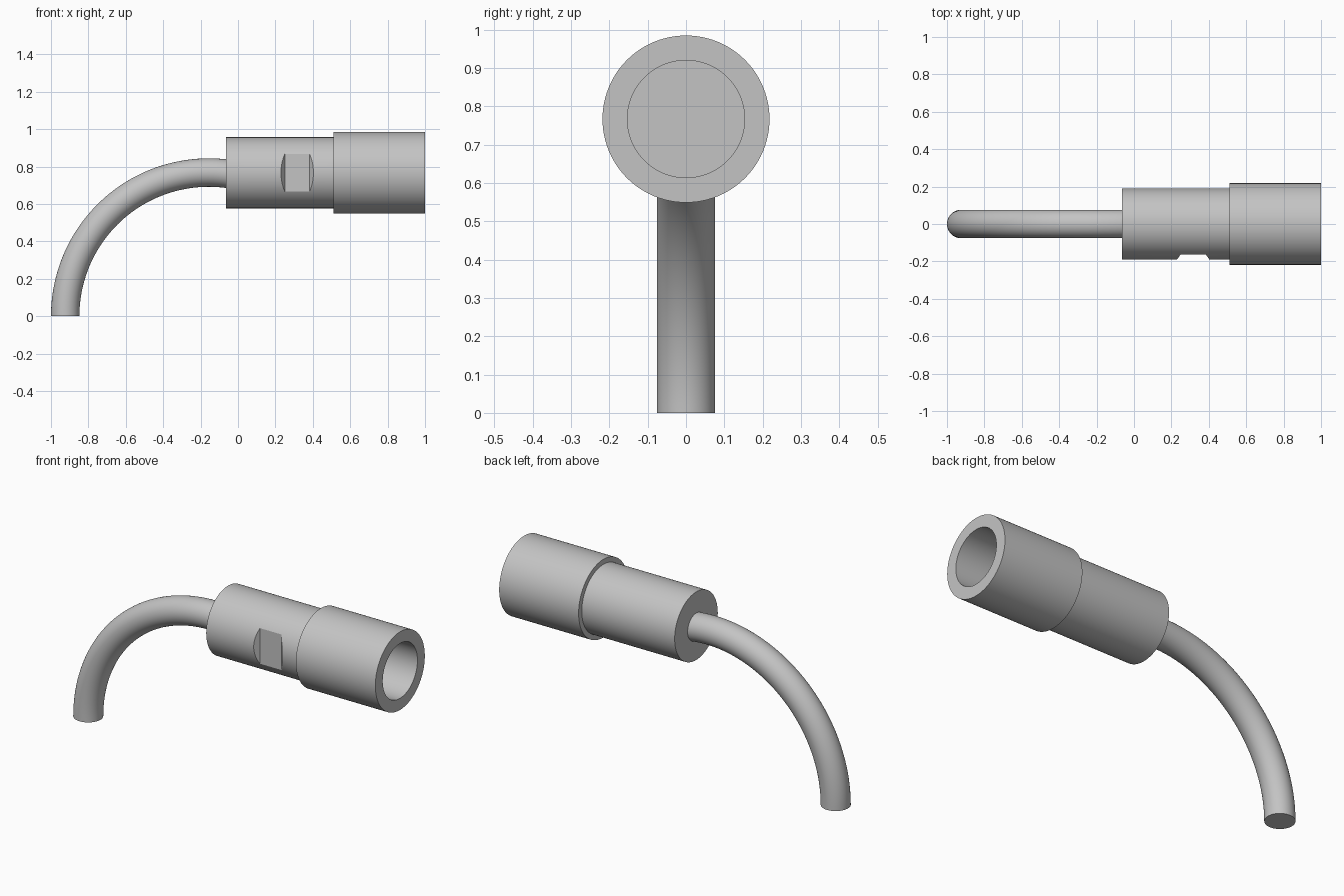
import bpy, bmesh, math
from mathutils import Vector, Matrix

cube = bpy.data.objects.get("Cube")
if cube:
    bpy.data.objects.remove(cube, do_unlink=True)

AXIS_Z = 0.767      # height of the body axis
PIPE_R = 0.076      # pipe radius
BEND_R = 0.768      # bend radius of the pipe centreline

grey = bpy.data.materials.new("plain_grey")
grey.use_nodes = True
colour = (0.55, 0.55, 0.55, 1)
grey.diffuse_color = colour
grey.node_tree.nodes["Principled BSDF"].inputs["Base Color"].default_value = colour


def finish(bm, name):
    """Turn a bmesh into a named object with consistent normals."""
    bmesh.ops.remove_doubles(bm, verts=bm.verts, dist=1e-5)
    bmesh.ops.holes_fill(bm, edges=bm.edges, sides=0)
    bmesh.ops.recalc_face_normals(bm, faces=bm.faces)
    mesh = bpy.data.meshes.new(name)
    bm.to_mesh(mesh)
    bm.free()
    mesh.materials.append(grey)
    obj = bpy.data.objects.new(name, mesh)
    bpy.context.collection.objects.link(obj)
    return obj


def activate(obj):
    bpy.ops.object.select_all(action='DESELECT')
    obj.select_set(True)
    bpy.context.view_layer.objects.active = obj


def smooth(obj):
    activate(obj)
    bpy.ops.object.shade_smooth_by_angle(angle=math.radians(30))


# Body with wider collar and blind bore: profile (x, radius) spun around x
profile = [(-0.063, 0), (-0.063, 0.19), (0.51, 0.19), (0.51, 0.218),
           (1, 0.218), (1, 0.153), (0.79, 0.153), (0.79, 0)]
bm = bmesh.new()
verts = [bm.verts.new((x, 0, AXIS_Z + r)) for x, r in profile]
edges = [bm.edges.new(pair) for pair in zip(verts, verts[1:])]
bmesh.ops.spin(bm, geom=verts + edges, cent=(0, 0, AXIS_Z), axis=(1, 0, 0),
               angle=math.tau, steps=96)
body = finish(bm, "stepped_body")

# Spanner flat with sloping ends, cut into the front of the body
bm = bmesh.new()
outline = [(0.25, -0.162), (0.383, -0.162), (0.425, -0.22), (0.208, -0.22)]
base = bm.faces.new([bm.verts.new((x, y, AXIS_Z - 0.15)) for x, y in outline])
extruded = bmesh.ops.extrude_face_region(bm, geom=[base])["geom"]
bmesh.ops.translate(bm, vec=(0, 0, 0.3),
                    verts=[v for v in extruded if isinstance(v, bmesh.types.BMVert)])
cutter = finish(bm, "flat_cutter")
cutter.hide_render = True

cut = body.modifiers.new("spanner_flat", 'BOOLEAN')
cut.operation = 'DIFFERENCE'
cut.solver = 'EXACT'
cut.object = cutter
activate(body)
bpy.ops.object.modifier_apply(modifier=cut.name)
bpy.data.objects.remove(cutter, do_unlink=True)
smooth(body)

# Bent pipe: a circle swept around the bend centre, ending inside the body
bm = bmesh.new()
bend_x = -1 + PIPE_R + BEND_R
place = Matrix.Translation(Vector((-1 + PIPE_R, 0, 0)))
bmesh.ops.create_circle(bm, segments=48, radius=PIPE_R, matrix=place)
bmesh.ops.spin(bm, geom=bm.verts[:] + bm.edges[:], cent=(bend_x, 0, 0),
               axis=(0, 1, 0), angle=math.radians(98), steps=48)
pipe = finish(bm, "bent_pipe")
smooth(pipe)
